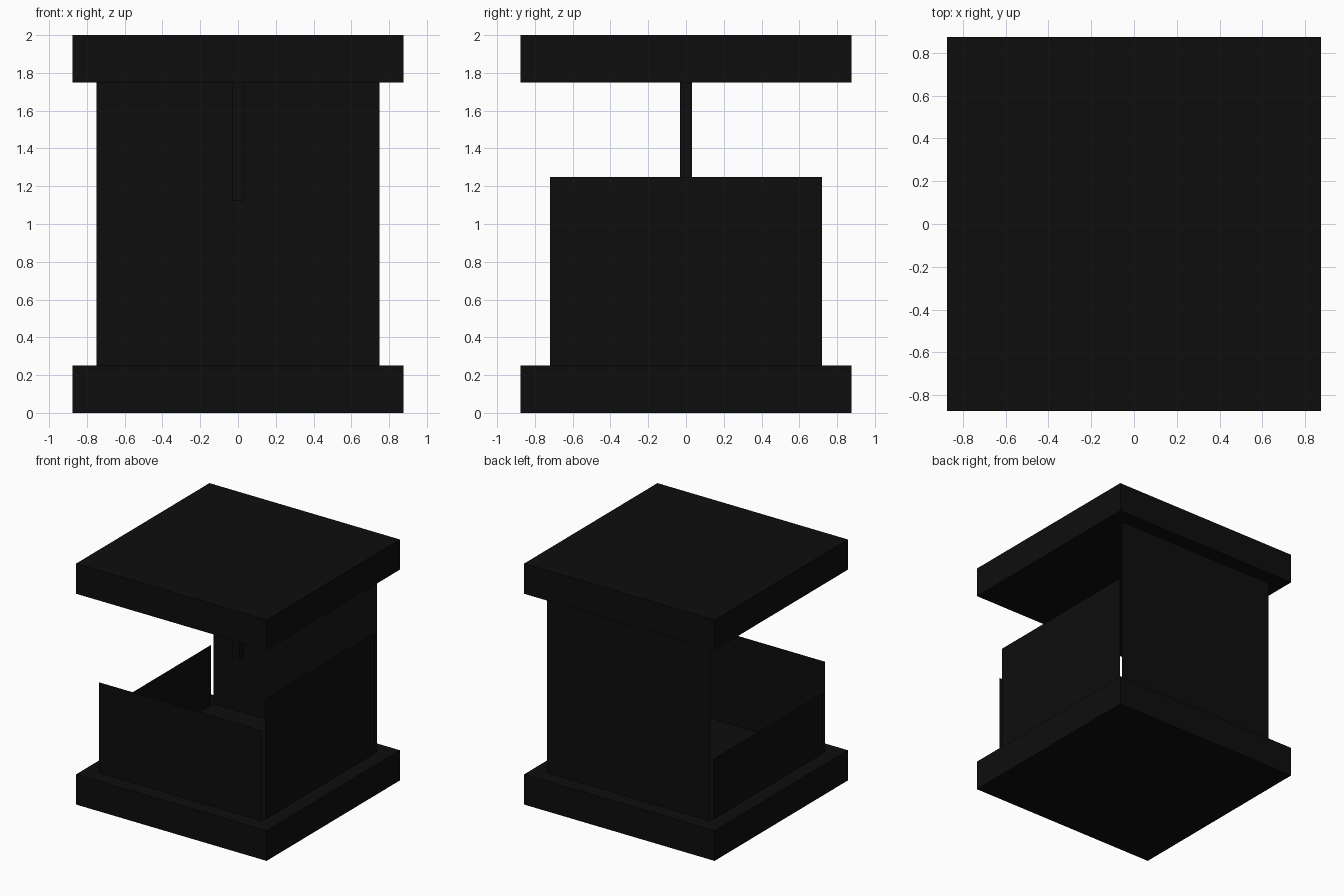
import bpy
import bmesh
from mathutils import Matrix

cube = bpy.data.objects.get("Cube")
if cube:
    bpy.data.objects.remove(cube, do_unlink=True)

# Single near-black finish
black = bpy.data.materials.new("near_black")
colour = (0.004, 0.004, 0.004, 1)
black.use_nodes = True
black.diffuse_color = colour
black.node_tree.nodes["Principled BSDF"].inputs["Base Color"].default_value = colour


def add_object(name, bm):
    mesh = bpy.data.meshes.new(name)
    bm.to_mesh(mesh)
    bm.free()
    mesh.materials.append(black)
    bpy.context.collection.objects.link(bpy.data.objects.new(name, mesh))


def box(name, width, bottom, top):
    """Square block centred on the vertical axis."""
    bm = bmesh.new()
    scale = Matrix.Diagonal((width, width, top - bottom, 1))
    place = Matrix.Translation((0, 0, (bottom + top) / 2)) @ scale
    bmesh.ops.create_cube(bm, size=1, matrix=place)
    add_object(name, bm)


def panel(name, start, end, top):
    """Thin upright sheet standing on the base between two plan points."""
    bm = bmesh.new()
    corners = [(*start, BASE_TOP), (*end, BASE_TOP), (*end, top), (*start, top)]
    bm.faces.new([bm.verts.new(c) for c in corners])
    bm.normal_update()
    add_object(name, bm)


BASE_TOP, ROOF_BOTTOM = 0.25, 1.75
WALL, SIDE = 0.75, 0.72

# Base and roof slabs
box("base_slab", 1.75, 0, BASE_TOP)
box("roof_slab", 1.75, ROOF_BOTTOM, 2)

# Hanging rod
box("hanging_rod", 0.0625, 1.125, ROOF_BOTTOM)

# Wall panels of stepped heights, wound to face outwards
panel("back_panel", (WALL, WALL), (-WALL, WALL), ROOF_BOTTOM)
panel("left_panel", (WALL, -SIDE), (WALL, SIDE), 1.25)
panel("front_panel", (-WALL, -WALL), (WALL, -WALL), 1.0)
panel("right_panel", (-WALL, SIDE), (-WALL, -SIDE), 0.75)
